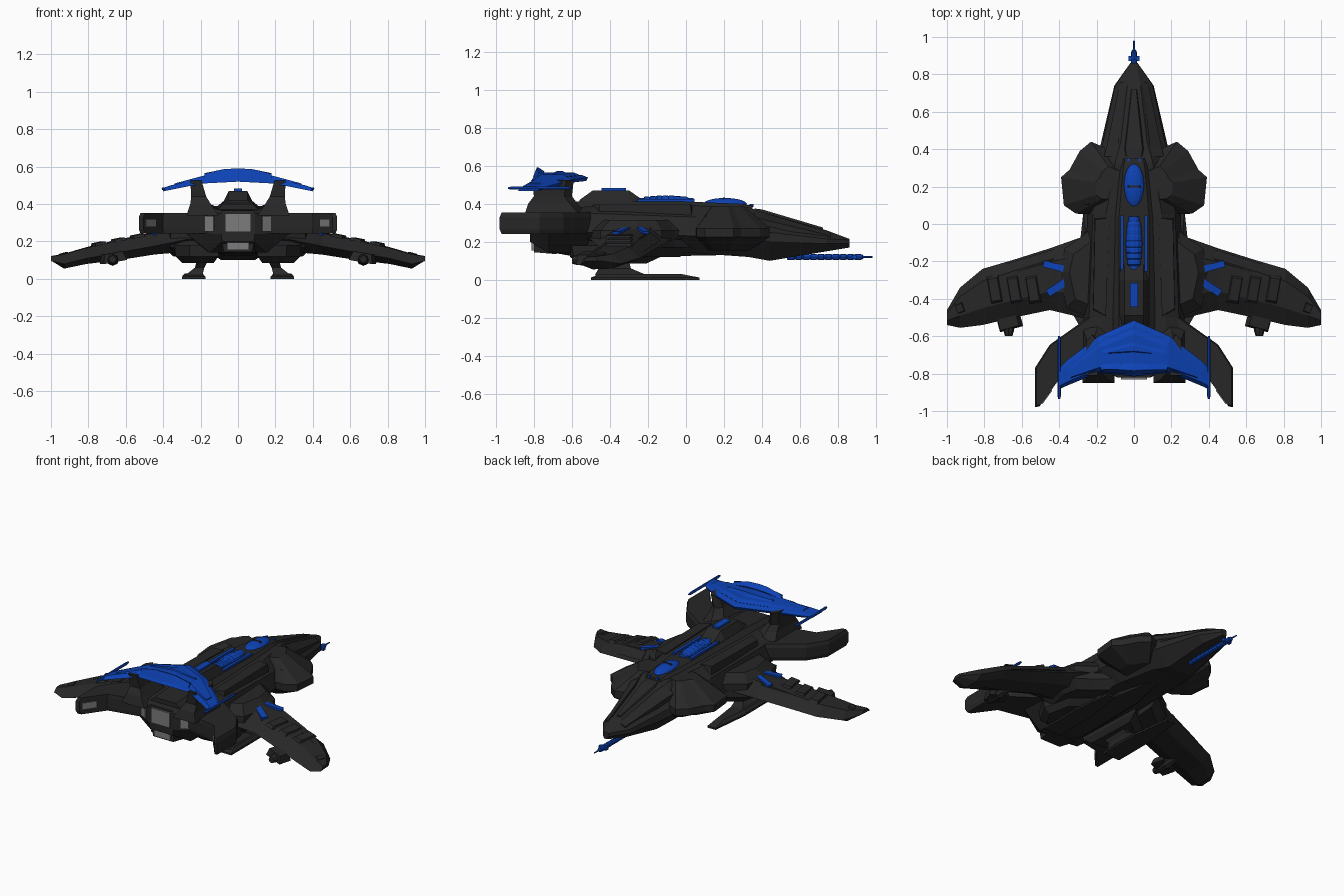
import bpy, bmesh, math
from mathutils import Matrix, Vector, Euler


def mat(name, rgb):
    m = bpy.data.materials.new(name)
    m.diffuse_color = (*rgb, 1)
    return m


DARK = mat("dark_hull", (0.02, 0.02, 0.02))
BLUE = mat("blue_trim", (0.004, 0.055, 0.46))
GLOW = mat("engine_grey", (0.2, 0.2, 0.2))


def loft(name, rings, m=DARK, mirror=False, xf=None):
    """Skin equal-length rings of points, cap both ends."""
    bm = bmesh.new()
    vs = [[bm.verts.new(xf @ Vector(p) if xf else p) for p in r] for r in rings]
    n = len(rings[0])
    for a, b in zip(vs, vs[1:]):
        for i in range(n):
            j = (i + 1) % n
            bm.faces.new((a[i], a[j], b[j], b[i]))
    bm.faces.new(vs[0])
    bm.faces.new(vs[-1])
    bmesh.ops.recalc_face_normals(bm, faces=bm.faces)
    me = bpy.data.meshes.new(name)
    bm.to_mesh(me)
    bm.free()
    me.materials.append(m)
    ob = bpy.data.objects.new(name, me)
    bpy.context.collection.objects.link(ob)
    if mirror:
        mod = ob.modifiers.new("mirror", 'MIRROR')
        mod.use_mirror_merge = False
    return ob


def hull(name, stations, m=DARK):
    """Symmetric body: each station is (y, x, z, x, z ...) from top to bottom."""
    rings = []
    for y, *c in stations:
        half = [(c[i], y, c[i + 1]) for i in range(0, len(c), 2)]
        rings.append(half + [(-x, yy, z) for x, yy, z in reversed(half)])
    return loft(name, rings, m)


def prism(name, plan, layers, c=(0, 0), m=DARK, mirror=True):
    """Stack a plan outline at heights z, scaled by s about c."""
    return loft(name, [[(c[0] + (x - c[0]) * s, c[1] + (y - c[1]) * s, z) for x, y in plan]
                       for z, s in layers], m, mirror)


def box(name, loc, size, rot=(0, 0, 0), m=DARK, mirror=False, top=1.0):
    sq = [(-.5, -.5), (.5, -.5), (.5, .5), (-.5, .5)]
    xf = Matrix.Translation(loc) @ Euler([math.radians(a) for a in rot]).to_matrix().to_4x4()
    return loft(name, [[(x * size[0] * s, y * size[1] * s, z * size[2]) for x, y in sq]
                       for z, s in ((-.5, 1), (.5, top))], m, mirror, xf)


def lathe(name, prof, x, z, n=10, m=BLUE, mirror=False, sx=1, sz=1):
    """Turn a (y, radius) profile about a line along y."""
    return loft(name, [[(x + sx * r * math.cos(2 * math.pi * i / n), y,
                         z + sz * r * math.sin(2 * math.pi * i / n)) for i in range(n)]
                       for y, r in prof], m, mirror)


# --- fuselage, spine and nose plates
hull("fuselage", [
    (.86, .012, .215, .02, .21, .02, .19, .012, .17),
    (.74, .035, .26, .10, .215, .105, .19, .06, .15),
    (.44, .07, .345, .165, .25, .175, .20, .09, .10),
    (.33, .10, .38, .18, .29, .20, .22, .12, .12),
    (.05, .15, .39, .22, .33, .25, .23, .15, .14),
    (-.50, .17, .385, .24, .35, .27, .25, .16, .14),
    (-.72, .17, .38, .27, .345, .28, .245, .15, .14),
    (-.82, .085, .365, .09, .35, .09, .24, .085, .20)])
hull("spine", [(.35, .05, .39, .06, .37), (.28, .06, .40, .09, .37), (.04, .08, .41, .12, .37),
               (-.5, .08, .415, .13, .37), (-.78, .08, .40, .12, .36)])
hull("nose_plate", [(.72, .012, .275, .02, .25), (.40, .045, .37, .06, .34), (.36, .04, .375, .06, .34)])
loft("nose_side_plate", [[(x, y, z), (x + w, y, z - .6 * w), (x + w, y, z - .6 * w - .03), (x, y, z - .04)]
                         for y, x, z, w in ((.76, .045, .25, .03), (.42, .085, .35, .06), (.36, .10, .365, .06))],
     mirror=True)
hull("dorsal_block", [(-.22, .05, .415, .08, .40), (-.30, .05, .47, .08, .41),
                      (-.49, .05, .47, .08, .41), (-.56, .05, .42, .08, .40)])
hull("keel", [(.2, .03, .15, .02, .13), (-.05, .10, .15, .07, .125),
              (-.6, .12, .15, .08, .125), (-.74, .08, .16, .05, .15)])
prism("shoulder_plate", [(.13, .04), (.21, .03), (.22, -.46), (.15, -.5)],
      [(.34, 1), (.395, .97)], (.16, -.2))

# --- forward cheek pods: wedge edge, sloping up to the spine
prism("cheek_pod", [(.06, .37), (.16, .41), (.23, .44), (.29, .39), (.345, .29), (.39, .25), (.375, .10), (.31, .055), (.06, .05)],
      [(.155, .55), (.225, 1), (.27, 1), (.385, .45)], (.06, .20))
box("cheek_intake", (.27, .17, .31), (.09, .15, .02), (0, 34, 0), mirror=True, top=.85)

# --- wings: hexagonal sections along x
wing = []
for x, yl, yt, z, h in ((.20, .03, -.53, .23, .085), (.28, -.07, -.50, .225, .08), (.45, -.13, -.46, .19, .06),
                        (.64, -.19, -.50, .155, .055), (.81, -.24, -.54, .125, .045),
                        (.93, -.34, -.555, .095, .04), (1.0, -.46, -.54, .11, .012)):
    d = yl - yt
    wing.append([(x, yl, z - .01), (x, yl - .22 * d, z + h), (x, yt + .3 * d, z + h * .9),
                 (x, yt, z - .015), (x, yt + .3 * d, z - h), (x, yl - .25 * d, z - h * .9)])
loft("wing", wing, mirror=True)
prism("wing_root", [(.16, .04), (.27, -.06), (.37, -.13), (.40, -.26), (.36, -.45), (.2, -.52)],
      [(.12, .75), (.17, 1), (.26, 1), (.315, .75)], (.18, -.25))
loft("wing_edge_armour", [[(x, y, z - .02), (x, y - .05, z + .025), (x, y - .10, z + .025), (x, y - .10, z - .02)]
                          for x, y, z in ((.43, -.135, .225), (.64, -.20, .185), (.81, -.255, .145), (.92, -.36, .105))],
     mirror=True)
for i, x in enumerate((.54, .64, .745)):
    box(f"wing_panel_{i}", (x, -.35, .237 - .2 * (x - .5)), (.065, .15, .016), (0, 11, -10), mirror=True, top=.8)
box("wing_tip_cap", (.93, -.45, .132), (.05, .06, .014), (0, 15, -20), mirror=True, top=.7)
box("wing_stripe_front", (.415, -.23, .255), (.14, .035, .03), (0, 12, 15), BLUE, True)
box("wing_stripe_rear", (.405, -.335, .252), (.13, .04, .03), (0, 12, -33), BLUE, True)

# --- under-wing guns
lathe("wing_gun", [(-.60, .02), (-.57, .028), (-.50, .03), (-.48, .035), (-.40, .02)], .67, .105, 8, DARK, True)
box("wing_gun_mount", (.67, -.52, .115), (.13, .09, .05), (0, 10, -15), mirror=True, top=.8)

# --- rear engine booms, swept back with slanted exhaust faces
prism("engine_boom", [(.16, -.44), (.26, -.51), (.45, -.645), (.53, -.77), (.53, -.98), (.505, -.975), (.40, -.83), (.16, -.78)],
      [(.242, .95), (.265, 1), (.33, 1), (.353, .95)], (.36, -.76))
box("boom_exhaust", (.468, -.923, .298), (.09, .012, .042), (0, 0, -54), GLOW, True)
box("main_exhaust", (0, -.822, .30), (.14, .02, .10), m=GLOW)
box("side_exhaust", (.187, -.768, .295), (.135, .02, .085), (0, 0, 28), GLOW, True)
hull("lower_exhaust_housing", [(-.68, .12, .22, .10, .135), (-.80, .09, .215, .075, .145)])
box("lower_exhaust", (0, -.802, .177), (.12, .02, .045), m=GLOW)

# --- tail pylons and blue tail wing
loft("tail_pylon", [[(x - w, yf - .04, z), (x, yf, z), (x + w, yf - .04, z), (x + w, yr, z), (x - w, yr, z)]
                    for x, w, yf, yr, z in ((.19, .085, -.52, -.85, .34), (.20, .055, -.57, -.83, .40),
                                            (.21, .04, -.60, -.80, .44), (.225, .03, -.59, -.81, .525))], mirror=True)


def span(name, st):
    st = [(-a[0], *a[1:]) for a in reversed(st) if a[0]] + st
    return loft(name, [[(x, yf, zb + .6 * (zt - zb)), (x, yf - .03, zt), (x, yr + .02, zt), (x, yr, zb),
                        (x, yf - .01, zb)] for x, yf, yr, zt, zb in st], BLUE)


span("tail_wing", [(0, -.515, -.815, .55, .52), (.19, -.60, -.795, .54, .51),
                   (.36, -.73, -.865, .50, .476), (.40, -.77, -.885, .487, .468)])
span("tail_wing_plate", [(0, -.56, -.80, .565, .53), (.18, -.63, -.785, .553, .525), (.34, -.745, -.84, .51, .48)])
span("tail_wing_ridge", [(0, -.62, -.70, .572, .54), (.17, -.67, -.71, .56, .54)])
span("tail_wing_bar", [(0, -.745, -.805, .59, .54), (.07, -.745, -.80, .588, .54), (.18, -.75, -.79, .565, .53)])
lathe("tail_tip_rod", [(-.935, .005), (-.92, .009), (-.62, .009), (-.60, .005)], .40, .482, 6, BLUE, True)

# --- blue canopies, rails and hatch on the spine
dome = [(math.cos(math.pi * i / 12), math.sin(math.pi * i / 12)) for i in range(13)]
lathe("canopy", [(.205 + .115 * c, max(.055 * s, .004)) for c, s in dome], 0, .398, 14, sz=.6)
box("canopy_band", (0, .20, .428), (.07, .012, .01), top=.8)
ribs = []
for i in range(9):
    y, r = .04 - i * .033, .045 * math.sin(math.pi * (i + 1) / 10) ** .4
    ribs += [(y, r * .92), (y - .006, r), (y - .026, r)]
lathe("ribbed_engine_cover", ribs, 0, .41, 12, sz=.75)
box("spine_rail", (.064, -.105, .415), (.018, .30, .018), m=BLUE, mirror=True)
box("dorsal_hatch", (0, -.38, .474), (.045, .13, .016), m=BLUE)
box("sensor_stud", (.03, .345, .39), (.012, .02, .015), m=BLUE, mirror=True)

# --- nose gun
gun = [(.53, .012)]
for i in range(10):
    y = .54 + i * .039
    gun += [(y, .017), (y + .028, .017), (y + .030, .013), (y + .037, .013)]
lathe("nose_gun", gun + [(.935, .005), (.98, .004)], 0, .12, 8)
box("nose_gun_collar", (0, .885, .12), (.058, .025, .02), m=BLUE)

# --- landing skids
prism("landing_skid", [(.175, -.5), (.30, -.5), (.30, -.2), (.27, .07), (.21, .07), (.175, -.2)],
      [(0, 1), (.012, 1), (.03, .75)], (.235, -.3))
loft("skid_strut", [[(x - w, y0, z), (x + w, y0, z), (x + w, y1, z), (x - w, y1, z)]
                    for x, w, y0, y1, z in ((.235, .045, -.48, -.20, .022), (.205, .025, -.46, -.29, .06),
                                            (.19, .03, -.50, -.30, .10), (.18, .07, -.56, -.26, .15))], mirror=True)
prism("gear_bay", [(.10, -.62), (.26, -.60), (.34, -.46), (.30, -.26), (.12, -.12)],
      [(.085, .7), (.12, .95), (.18, 1)], (.2, -.42))
